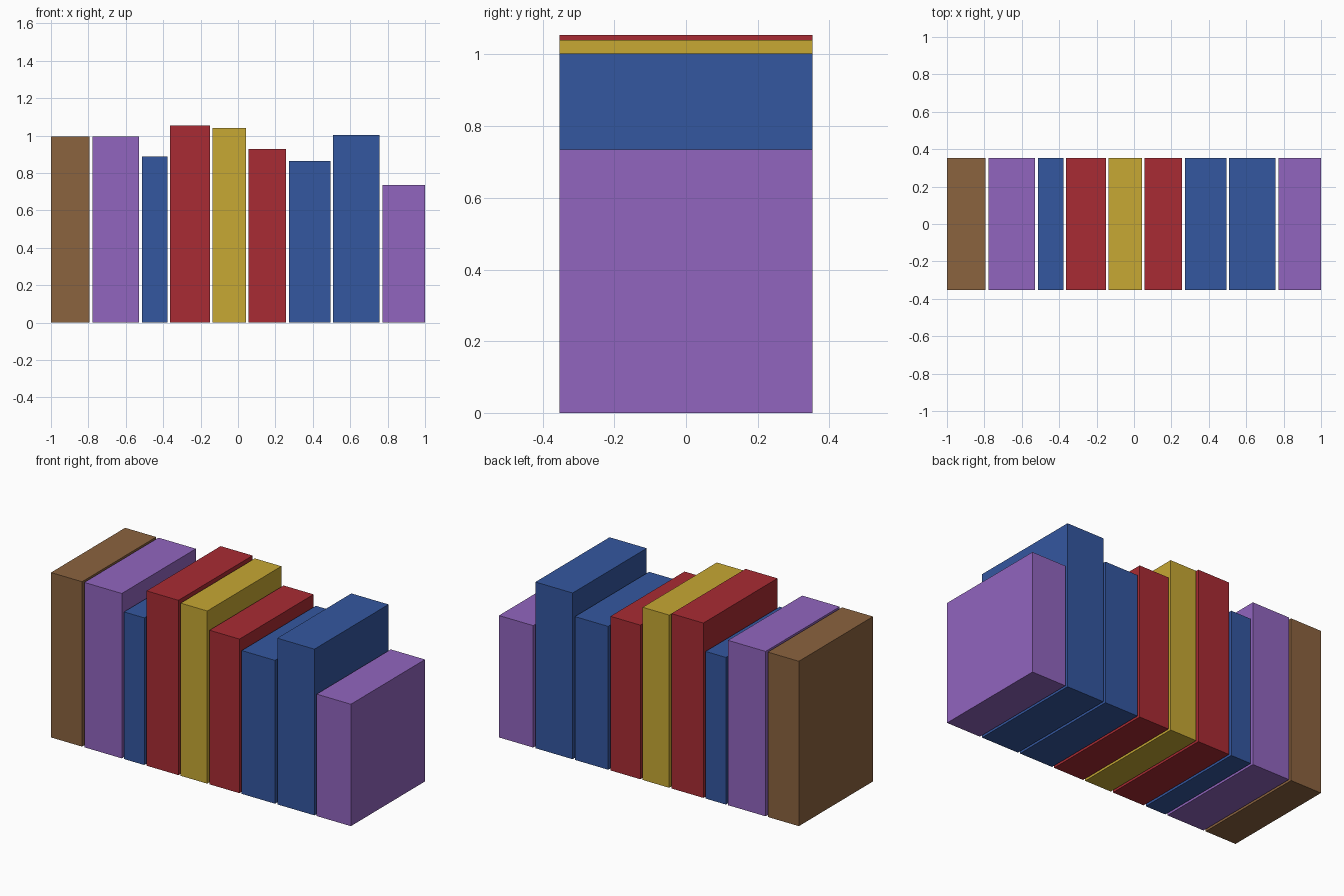
import bpy
import bmesh

cube = bpy.data.objects.get("Cube")
if cube:
    bpy.data.objects.remove(cube, do_unlink=True)


def linear(c):
    c /= 255
    return c / 12.92 if c <= 0.04045 else ((c + 0.055) / 1.055) ** 2.4


def make_material(name, rgb):
    mat = bpy.data.materials.new(name)
    mat.use_nodes = True
    color = (*[linear(c) for c in rgb], 1)
    mat.diffuse_color = color
    mat.node_tree.nodes["Principled BSDF"].inputs["Base Color"].default_value = color
    return mat


materials = {name: make_material(name, rgb) for name, rgb in {
    "brown": (139, 99, 63),
    "purple": (145, 101, 191),
    "blue": (52, 87, 160),
    "red": (169, 43, 51),
    "gold": (199, 168, 51),
}.items()}

DEPTH = 0.706


def make_book(name, color, left, right, height):
    """A plain upright block standing on the ground."""
    bm = bmesh.new()
    bmesh.ops.create_cube(bm, size=1)
    bmesh.ops.scale(bm, vec=(right - left, DEPTH, height), verts=bm.verts)
    bmesh.ops.translate(bm, vec=(0, 0, height / 2), verts=bm.verts)
    mesh = bpy.data.meshes.new(name)
    bm.to_mesh(mesh)
    bm.free()
    mesh.materials.append(materials[color])
    book = bpy.data.objects.new(name, mesh)
    book.location.x = (left + right) / 2
    bpy.context.collection.objects.link(book)


# Row of books: colour, thickness, height, separated by a narrow gap
books = [
    ("brown", 0.207, 0.994),
    ("purple", 0.250, 0.994),
    ("blue", 0.135, 0.887),
    ("red", 0.213, 1.054),
    ("gold", 0.177, 1.041),
    ("red", 0.200, 0.929),
    ("blue", 0.222, 0.864),
    ("blue", 0.248, 1.002),
    ("purple", 0.228, 0.735),
]
gap = (2 - sum(width for _, width, _ in books)) / (len(books) - 1)

x = -1
for number, (color, width, height) in enumerate(books, 1):
    make_book(f"book_{number}_{color}", color, x, x + width, height)
    x += width + gap
